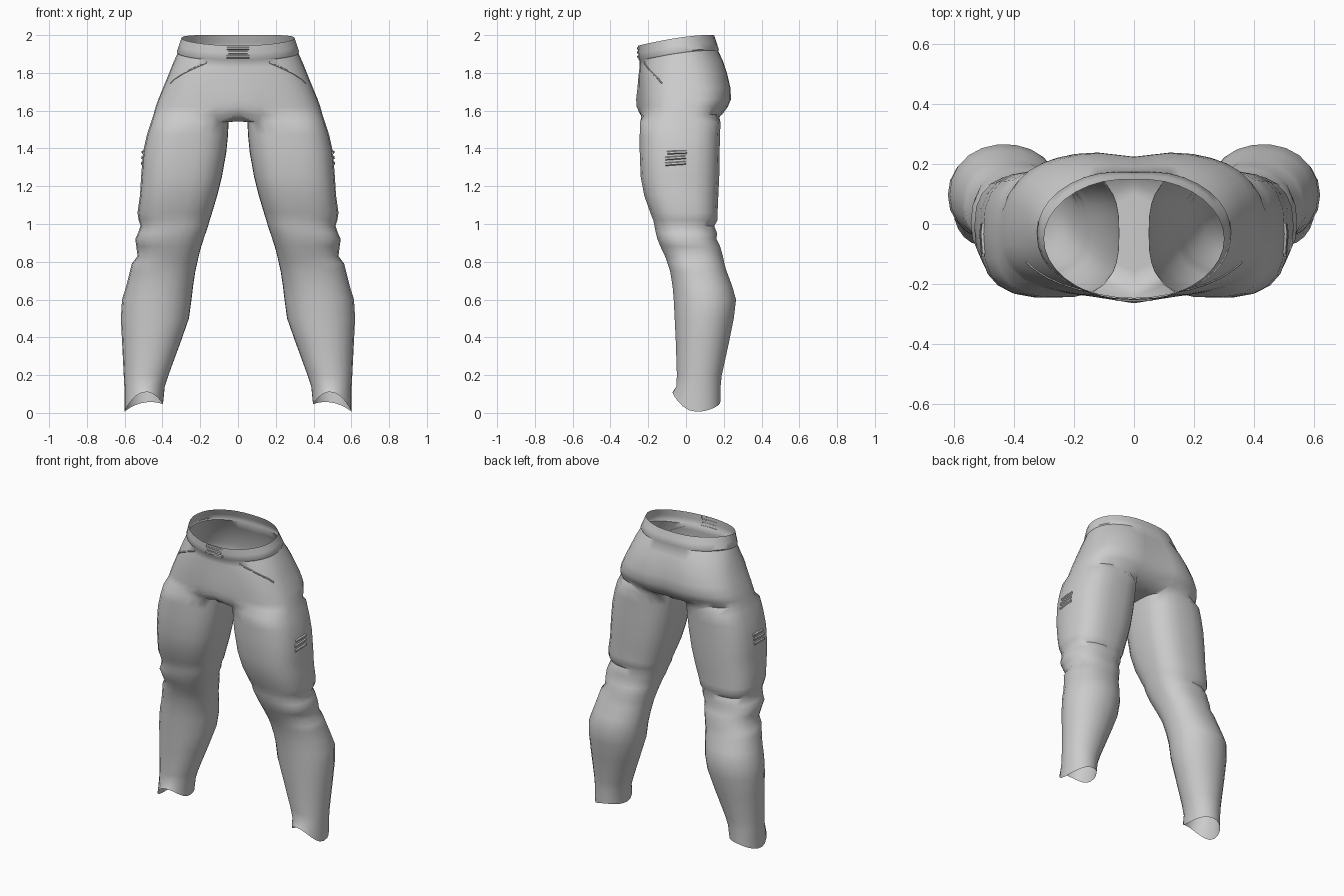
import bpy, bmesh, math
from mathutils import Vector
from mathutils.bvhtree import BVHTree

if "Cube" in bpy.data.objects:
    bpy.data.objects.remove(bpy.data.objects["Cube"])

M, K = 19, 5           # points on the outer arc / inner-thigh arc of each ring


def spow(v, p):
    return math.copysign(abs(v) ** (2 / p), v)


def seat_ring(z, w, yf, yb, p, bulge, dip, tilt):
    """Half ring from front centre to back centre."""
    pts = []
    for i in range(M):
        a = math.radians(-90 + 180 * i / (M - 1))
        x = w * spow(math.cos(a), p) if 0 < i < M - 1 else 0.0
        y = (yf + yb) / 2 + (yb - yf) / 2 * spow(math.sin(a), p)
        g = math.exp(-(x / 0.09) ** 2)
        y -= g * (bulge if a < 0 else dip)
        t = min(1, max(0, (0.1 - y) / 0.35))
        pts.append((x, y, z - tilt * t ** 1.5))
    return pts


def leg_ring(z, xi, xo, yf, yb, p, hem=False):
    """Full ring: outer arc first, then the inner thigh arc."""
    angles = [-150 + 300 * i / (M - 1) for i in range(M)]
    angles += [150 + 60 * (j + 1) / (K + 1) for j in range(K)]
    pts = []
    for d in angles:
        c, s = math.cos(math.radians(d)), math.sin(math.radians(d))
        x = (xi + xo) / 2 + (xo - xi) / 2 * spow(c, p)
        y = (yf + yb) / 2 + (yb - yf) / 2 * spow(s, p)
        zz = z
        if hem:
            zz = 0.026 - 0.02 * c + (0.084 if s < 0 else 0.028) * s * s
        pts.append((x, y, zz))
    return pts


# z, half width, front, back, squareness, front bulge, back dip, rim tilt
seat = [(2.00, .300, -.253, .155, 2.0, 0, .006, .055),
        (1.96, .312, -.253, .170, 2.05, 0, .008, .055),
        (1.925, .324, -.251, .183, 2.1, 0, .01, .055),
        (1.918, .320, -.246, .180, 2.1, 0, .01, .055),
        (1.86, .343, -.246, .207, 2.3, 0, .015, .03),
        (1.80, .365, -.246, .226, 2.5, .005, .018, .01),
        (1.72, .397, -.245, .243, 2.7, .012, .02, 0),
        (1.66, .422, -.244, .244, 2.8, .020, .02, 0),
        (1.62, .436, -.243, .226, 2.8, .018, .015, 0),
        (1.58, .447, -.243, .195, 2.8, .0, .01, 0)]

# z, inner x, outer x, front y, back y
leg = [(1.54, .050, .460, -.245, .184), (1.47, .053, .483, -.246, .181),
       (1.38, .062, .503, -.246, .179), (1.25, .085, .513, -.241, .177),
       (1.15, .110, .519, -.222, .172), (1.06, .137, .532, -.190, .168),
       (1.02, .150, .526, -.174, .168), (0.99, .158, .516, -.168, .150),
       (0.95, .172, .530, -.160, .166), (0.92, .182, .544, -.152, .162),
       (0.88, .195, .538, -.136, .182), (0.83, .208, .532, -.112, .196),
       (0.79, .217, .562, -.098, .204), (0.75, .226, .572, -.085, .216),
       (0.67, .238, .592, -.072, .246), (0.60, .246, .614, -.066, .266),
       (0.50, .260, .620, -.061, .254), (0.38, .302, .614, -.055, .230),
       (0.20, .368, .605, -.049, .190), (0.14, .388, .602, -.052, .184)]

# trousers: lofted half, mirrored
bm = bmesh.new()
seat_rows = [[bm.verts.new(p) for p in seat_ring(*s)] for s in seat]
leg_rows = []
for r in leg:
    p = 2.1 + 0.65 * min(1, max(0, (r[0] - 0.6) / 0.6))
    leg_rows.append([bm.verts.new(q) for q in leg_ring(*r, p)])
leg_rows.append([bm.verts.new(q) for q in
                 leg_ring(0, .397, .602, -.072, .182, 2.1, True)])

for a, b in zip(seat_rows, seat_rows[1:] + leg_rows[:1]):
    for i in range(M - 1):
        bm.faces.new((a[i], b[i], b[i + 1], a[i + 1]))
for a, b in zip(leg_rows, leg_rows[1:]):
    n = M + K
    for i in range(n):
        j = (i + 1) % n
        bm.faces.new((a[i], b[i], b[j], a[j]))

# crotch panel bridging the inner thigh to the centre line
top = leg_rows[0]
inner = top[M - 1:] + [top[0]]
mid = [bm.verts.new((0, -.03 + (v.co.y + .03) * 1.3, 1.543)) for v in inner]
for i in range(len(inner) - 1):
    bm.faces.new((inner[i], inner[i + 1], mid[i + 1], mid[i]))
bm.faces.new((seat_rows[-1][M - 1], inner[0], mid[0]))
bm.faces.new((seat_rows[-1][0], mid[-1], inner[-1]))
bmesh.ops.recalc_face_normals(bm, faces=bm.faces)
bm.normal_update()
probe = seat_rows[5][M // 2]
if probe.normal.x < 0:
    bmesh.ops.reverse_faces(bm, faces=bm.faces)
surface = BVHTree.FromBMesh(bm)
mesh = bpy.data.meshes.new("trousers")
bm.to_mesh(mesh)
bm.free()
trousers = bpy.data.objects.new("trousers", mesh)
bpy.context.collection.objects.link(trousers)


def mirror(ob):
    m = ob.modifiers.new("Mirror", 'MIRROR')
    m.use_clip = True
    m.merge_threshold = 0.001


bpy.context.view_layer.objects.active = trousers
trousers.select_set(True)
bpy.ops.object.shade_smooth_by_angle(angle=math.radians(50))
mirror(trousers)


def ridge(name, a, b, radius, steps=8):
    """Thin raised seam laid along the cloth between two points."""
    path = []
    for i in range(steps + 1):
        q = Vector(a).lerp(Vector(b), i / steps)
        path.append(surface.find_nearest(q)[0])
    path[0].x = 0 if a[0] == 0 else path[0].x
    rb = bmesh.new()
    rows = []
    for i, q in enumerate(path):
        t = (path[min(i + 1, steps)] - path[max(i - 1, 0)]).normalized()
        n = surface.find_nearest(q)[1]
        side = t.cross(n).normalized()
        rows.append([rb.verts.new(q + side * radius * u + n * radius * v)
                     for u, v in ((-1.3, -.2), (-.6, .9), (.6, .9), (1.3, -.2))])
    for r, s in zip(rows, rows[1:]):
        for k in range(3):
            rb.faces.new((r[k], r[k + 1], s[k + 1], s[k]))
    rb.faces.new(rows[-1])
    if a[0] != 0:
        rb.faces.new(rows[0][::-1])
    bmesh.ops.recalc_face_normals(rb, faces=rb.faces)
    me = bpy.data.meshes.new(name)
    rb.to_mesh(me)
    rb.free()
    ob = bpy.data.objects.new(name, me)
    bpy.context.collection.objects.link(ob)
    mirror(ob)


# waist fastening bars, pocket seams and thigh stitching
for z, w in ((1.93, .058), (1.908, .05), (1.885, .062)):
    ridge("waist_bar", (0, -.26, z), (w, -.255, z), .007)
ridge("pocket_seam", (.17, -.24, 1.86), (.38, -.14, 1.755), .0035, 12)
for z, y0, y1 in ((1.385, -.10, .005), (1.355, -.11, .0), (1.325, -.11, .0)):
    ridge("thigh_stitch", (.51, y0, z - .008), (.52, y1, z), .008)
